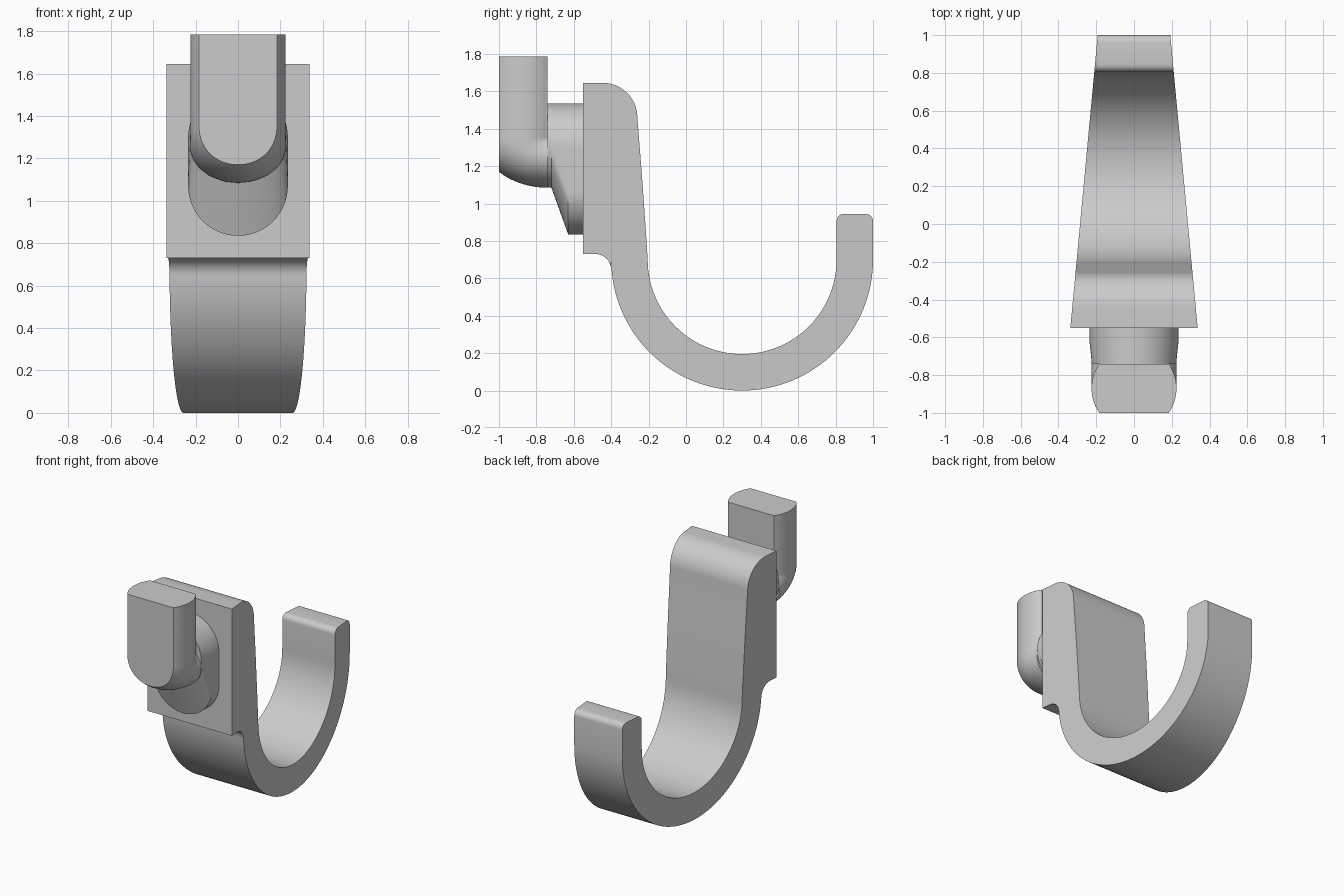
import bpy, bmesh, math
from mathutils import Vector

if "Cube" in bpy.data.objects:
    bpy.data.objects.remove(bpy.data.objects["Cube"])

grey = bpy.data.materials.new("plain grey")
grey.diffuse_color = (0.6, 0.6, 0.6, 1)
grey.use_nodes = True
grey.node_tree.nodes["Principled BSDF"].inputs["Base Color"].default_value = grey.diffuse_color


def finish(bm, name):
    bmesh.ops.remove_doubles(bm, verts=bm.verts, dist=0.0002)
    bmesh.ops.recalc_face_normals(bm, faces=bm.faces)
    mesh = bpy.data.meshes.new(name)
    bm.to_mesh(mesh)
    bm.free()
    mesh.materials.append(grey)
    obj = bpy.data.objects.new(name, mesh)
    bpy.context.collection.objects.link(obj)
    bpy.ops.object.select_all(action='DESELECT')
    obj.select_set(True)
    bpy.context.view_layer.objects.active = obj
    bpy.ops.object.shade_smooth_by_angle(angle=math.radians(30))
    return obj


def loft(rings):
    """Closed skin through rings with equal point counts."""
    bm = bmesh.new()
    rows = [[bm.verts.new(p) for p in ring] for ring in rings]
    for a, b in zip(rows, rows[1:]):
        for i in range(len(a)):
            j = (i + 1) % len(a)
            bm.faces.new((a[i], a[j], b[j], b[i]))
    bm.faces.new(rows[0][::-1])
    bm.faces.new(rows[-1])
    return bm


def arc(cy, cz, r, start, end, n):
    steps = [math.radians(start + (end - start) * i / n) for i in range(n + 1)]
    return [(cy + r * math.cos(a), cz + r * math.sin(a)) for a in steps]


# Hook: side profile, narrowing evenly towards the tip
profile = [(-0.55, 0.73), (-0.55, 1.645)]
profile += arc(-0.445, 1.46, 0.185, 90, 0, 16)
profile += [(-0.25, 1.33), (-0.237, 1.17), (-0.225, 1.0), (-0.213, 0.83)]
profile += arc(0.3, 0.7, 0.505, 180, 360, 48)
profile += arc(0.845, 0.905, 0.04, 180, 90, 6)
profile += arc(0.96, 0.905, 0.04, 90, 0, 6)
profile += arc(0.3, 0.7, 0.7, 0, -180, 64)
profile += arc(-0.485, 0.645, 0.085, 0, 90, 10)


def half_width(y):
    return 0.337 - 0.0935 * (y + 0.55)


finish(loft([[(s * half_width(y), y, z) for y, z in profile] for s in (-1, 1)]), "hook")

# Peg: flat-backed upright column bending into the neck, with a flat front
R, r = 0.13, 0.225
PIVOT_Y, PIVOT_Z, SQUASH = -0.74, 1.351, 0.75
limit = math.acos(-R / r)
angles = [limit * (2 * i / 64 - 1) for i in range(65)]
section = [(r * math.sin(a), R + r * math.cos(a)) for a in angles]
rings = [[(x, PIVOT_Y - d, 1.785) for x, d in section]]
for i in range(25):
    t = math.pi / 2 * i / 24
    rings.append([(x, PIVOT_Y - d * math.cos(t), PIVOT_Z - SQUASH * d * math.sin(t))
                  for x, d in section])
bm = loft(rings)
bmesh.ops.remove_doubles(bm, verts=bm.verts, dist=0.0002)
cut = bmesh.ops.bisect_plane(bm, geom=bm.verts[:] + bm.edges[:] + bm.faces[:],
                             plane_co=Vector((0, -1, 0)), plane_no=Vector((0, 1, 0)),
                             clear_inner=True)
rim = [e for e in cut["geom_cut"] if isinstance(e, bmesh.types.BMEdge)]
bmesh.ops.edgeloop_fill(bm, edges=rim)
finish(bm, "peg")


# Neck: round end widening down into a long rounded foot against the hook
def slot(y, rad, top, bottom):
    pts = [(x, z) for x, z in arc(0, top, rad, 0, 180, 32)]
    pts += [(x, z) for x, z in arc(0, bottom, rad, 180, 360, 32)]
    return [(x, y, z) for x, z in pts]


finish(loft([slot(-0.74, 0.225, 1.3105, 1.31), slot(-0.72, 0.225, 1.3105, 1.31),
             slot(-0.63, 0.235, 1.3, 1.07), slot(-0.55, 0.235, 1.3, 1.07)]), "neck")
